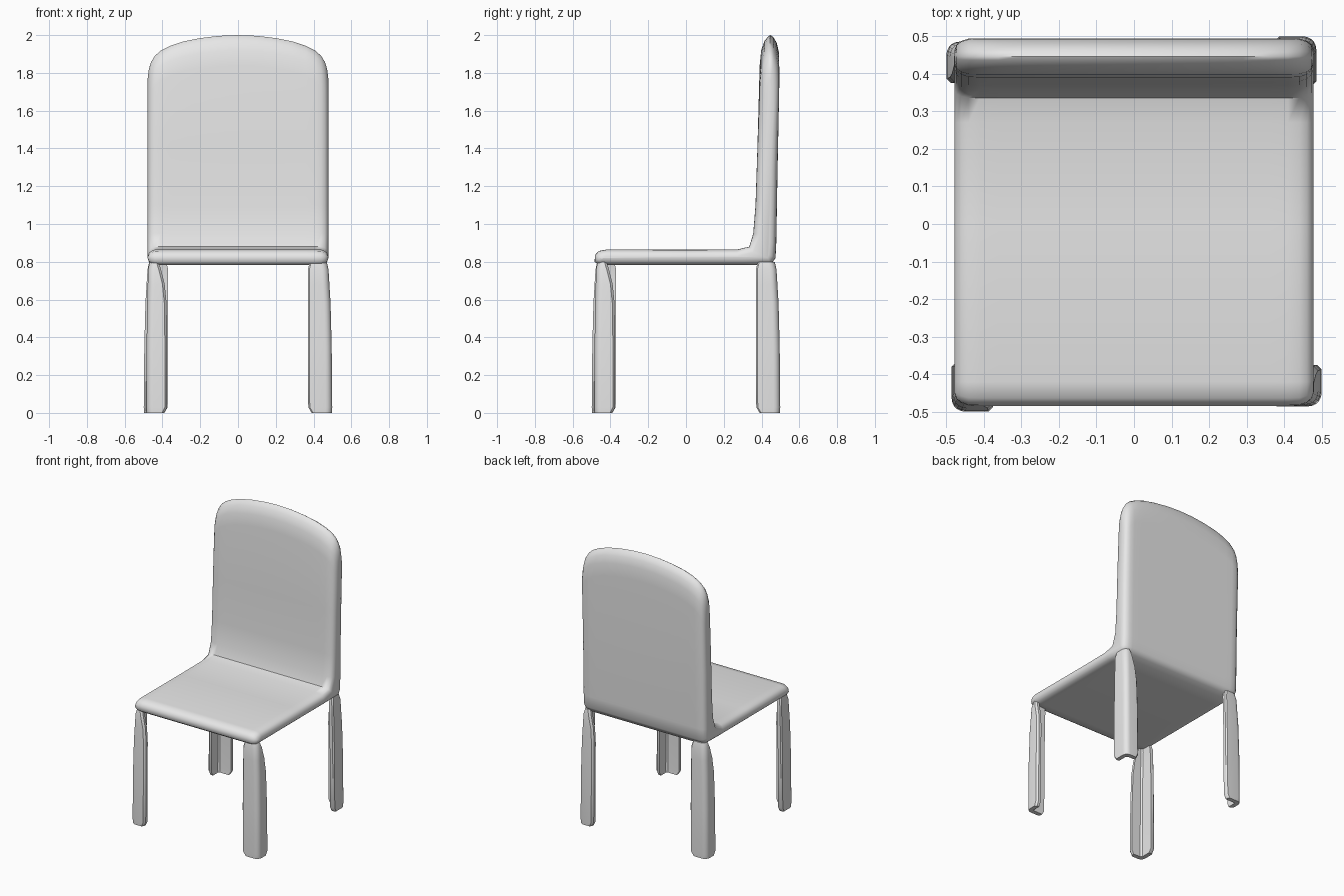
import bpy, bmesh, math
from mathutils import Matrix

if "Cube" in bpy.data.objects:
    bpy.data.objects.remove(bpy.data.objects["Cube"])

grey = bpy.data.materials.new("light grey")
grey.diffuse_color = (0.8, 0.8, 0.8, 1)
grey.use_nodes = True
grey.node_tree.nodes["Principled BSDF"].inputs["Base Color"].default_value = grey.diffuse_color


def loft(name, rings, angle):
    """Skin a list of equal closed rings and cap both ends."""
    bm = bmesh.new()
    loops = [[bm.verts.new(p) for p in ring] for ring in rings]
    n = len(loops[0])
    for a, b in zip(loops, loops[1:]):
        for i in range(n):
            j = (i + 1) % n
            bm.faces.new((a[i], a[j], b[j], b[i]))
    bm.faces.new(loops[0][::-1])
    bm.faces.new(loops[-1])
    bmesh.ops.recalc_face_normals(bm, faces=bm.faces)
    mesh = bpy.data.meshes.new(name)
    bm.to_mesh(mesh)
    bm.free()
    ob = bpy.data.objects.new(name, mesh)
    bpy.context.collection.objects.link(ob)
    mesh.materials.append(grey)
    bpy.ops.object.select_all(action='DESELECT')
    ob.select_set(True)
    bpy.context.view_layer.objects.active = ob
    bpy.ops.object.shade_smooth_by_angle(angle=math.radians(angle))
    return ob


# Seat and backrest: one continuous L profile lofted across the width.
# Lower profile: y, z, and the direction it moves in near the side edges.
lower = [(0.485, 1.3, -1, 0), (0.478, 0.9, -1, 0), (0.474, 0.82, -1, 0.5),
         (0.45, 0.785, -0.5, 1), (0.3, 0.782, 0, 1), (-0.40, 0.782, 0, 1),
         (-0.46, 0.783, 0.6, 1), (-0.484, 0.80, 1, 0.5), (-0.482, 0.835, 1, -0.5),
         (-0.463, 0.857, 0.7, -1), (-0.42, 0.865, 0, -1), (0.0, 0.864, 0, -1),
         (0.27, 0.865, 0, -1), (0.335, 0.88, 0.6, -0.8), (0.356, 0.95, 1, -0.2),
         (0.368, 1.1, 1, 0), (0.378, 1.4, 1, 0)]
# Rim profile: y and drop below the arched top line.
rim = [(0.390, 0.16), (0.398, 0.08), (0.416, 0.03), (0.436, 0.006), (0.446, 0.0),
       (0.462, 0.010), (0.480, 0.04), (0.492, 0.09), (0.494, 0.18)]
# Half-width stations and top height at each.
arch = [(0, 2.0), (0.1, 1.996), (0.2, 1.984), (0.29, 1.966), (0.36, 1.943),
        (0.41, 1.917), (0.44, 1.89), (0.46, 1.858), (0.472, 1.82), (0.478, 1.77)]
stations = [(-x, z) for x, z in arch[:0:-1]] + arch
radius = 0.05
rings = []
for x, top in stations:
    into = max(0.0, radius - (0.478 - abs(x))) / radius
    d = 0.036 * (1 - math.sqrt(max(0.0, 1 - into * into)))
    ring = [(x, y + ny * d, z + nz * d) for y, z, ny, nz in lower]
    squeeze = 1 - d / 0.055
    ring += [(x, 0.444 + (y - 0.444) * squeeze, top - drop) for y, drop in rim]
    rings.append(ring)
loft("seat_and_backrest", rings, 60)


# Legs: angle-shaped posts with a rounded outer corner, slimmer at the top.
def leg_ring(z, cx, cy, end_x, end_y, r=0.035, t=0.03):
    pts = [(end_x, cy + t), (end_x, cy + 0.012), (end_x - 0.012, cy)]
    for k in range(6):
        a = math.radians(-90 - 18 * k)
        pts.append((cx + r + r * math.cos(a), cy + r + r * math.sin(a)))
    pts += [(cx, end_y - 0.008), (cx + 0.008, end_y), (cx + t, end_y),
            (cx + t, cy + t + 0.01), (cx + t + 0.01, cy + t)]
    return [(x, y, z) for x, y in pts]


leg_sections = [(0.0, -0.483, -0.497, -0.39, -0.39),
                (0.03, -0.485, -0.499, -0.375, -0.372),
                (0.35, -0.484, -0.496, -0.375, -0.37),
                (0.58, -0.481, -0.490, -0.378, -0.37),
                (0.68, -0.478, -0.484, -0.388, -0.37),
                (0.76, -0.476, -0.479, -0.408, -0.37),
                (0.80, -0.468, -0.470, -0.420, -0.38)]
names = ["front_left_leg", "front_right_leg", "back_right_leg", "back_left_leg"]
for i, name in enumerate(names):
    leg = loft(name, [leg_ring(*s) for s in leg_sections], 40)
    leg.data.transform(Matrix.Rotation(i * math.pi / 2, 4, 'Z'))
